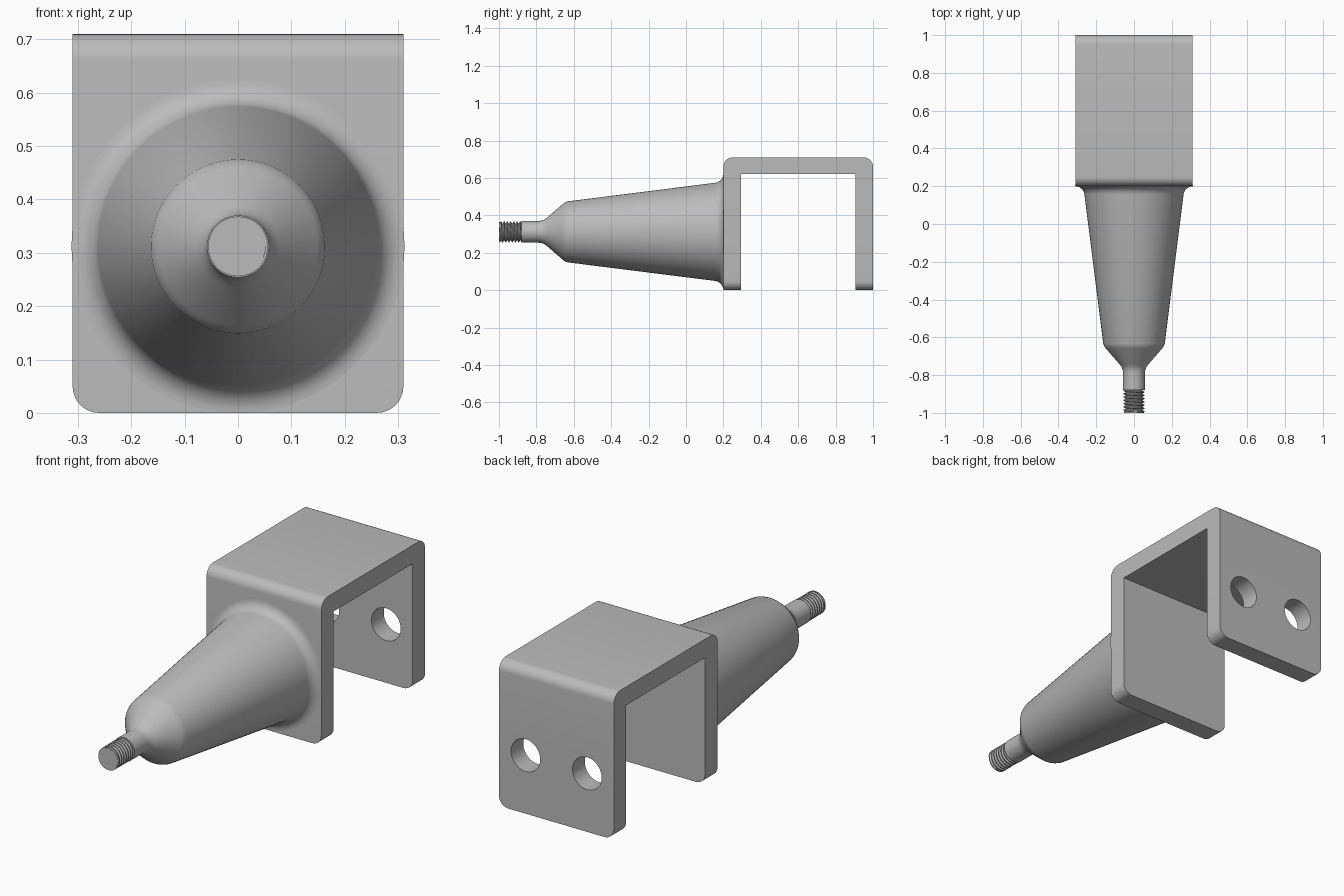
import bpy, bmesh
from math import pi, sin, cos, radians
from mathutils import Matrix

cube = bpy.data.objects.get("Cube")
if cube:
    bpy.data.objects.remove(cube)

AXIS_Z = 0.312      # height of the spindle axis
HALF_W = 0.31       # half width of the bracket
HEIGHT = 0.71

steel = bpy.data.materials.new("grey steel")
steel.use_nodes = True
GREY = (0.5, 0.5, 0.5, 1)
steel.diffuse_color = GREY
steel.node_tree.nodes["Principled BSDF"].inputs["Base Color"].default_value = GREY


def finish(name, bm, angle=30):
    bmesh.ops.remove_doubles(bm, verts=bm.verts, dist=1e-5)
    bmesh.ops.recalc_face_normals(bm, faces=bm.faces)
    mesh = bpy.data.meshes.new(name)
    bm.to_mesh(mesh)
    bm.free()
    mesh.materials.append(steel)
    ob = bpy.data.objects.new(name, mesh)
    bpy.context.collection.objects.link(ob)
    bpy.ops.object.select_all(action='DESELECT')
    bpy.context.view_layer.objects.active = ob
    ob.select_set(True)
    if angle:
        bpy.ops.object.shade_smooth_by_angle(angle=radians(angle))
    return ob


def skin(bm, rows):
    """Join neighbouring rows of points with quads."""
    rows = [[bm.verts.new(p) for p in row] for row in rows]
    for a, b in zip(rows, rows[1:]):
        for i in range(len(a) - 1):
            bm.faces.new((a[i], a[i + 1], b[i + 1], b[i]))


def around(y, r, t):
    return (r * cos(t), y, AXIS_Z + r * sin(t))


def revolve(name, profile, n=72):
    bm = bmesh.new()
    skin(bm, [[around(y, r, 2 * pi * i / n) for y, r in profile] for i in range(n + 1)])
    return finish(name, bm)


# U-shaped bracket: side profile extruded across the width
bm = bmesh.new()
outline = [(0.2, 0), (0.2, HEIGHT), (1, HEIGHT), (1, 0),
           (0.905, 0), (0.905, 0.62), (0.295, 0.62), (0.295, 0)]
face = bm.faces.new([bm.verts.new((-HALF_W, y, z)) for y, z in outline])
ext = bmesh.ops.extrude_face_region(bm, geom=[face])
bmesh.ops.translate(bm, vec=(2 * HALF_W, 0, 0),
                    verts=[v for v in ext["geom"] if isinstance(v, bmesh.types.BMVert)])


# Rounded bends on top and rounded lower corners of both plates
def is_rounded(e):
    d = e.verts[1].co - e.verts[0].co
    mid = (e.verts[0].co + e.verts[1].co) / 2
    return (abs(d.x) > 0.1 and mid.z > HEIGHT - 0.01) or (abs(d.y) > 0.01 and mid.z < 0.01)


bmesh.ops.bevel(bm, geom=[e for e in bm.edges if is_rounded(e)], offset=0.05,
                segments=8, profile=0.5, affect='EDGES')
bracket = finish("bracket", bm, 0)

# Two bolt holes through the back plate
bm = bmesh.new()
for side in (-1, 1):
    place = Matrix.Translation((side * 0.166, 0.95, 0.285)) @ Matrix.Rotation(pi / 2, 4, 'X')
    bmesh.ops.create_cone(bm, cap_ends=True, segments=48, radius1=0.079, radius2=0.079,
                          depth=0.3, matrix=place)
cutter = finish("bolt_hole_cutter", bm, 0)
cutter.hide_render = True
cut = bracket.modifiers.new("bolt holes", 'BOOLEAN')
cut.operation = 'DIFFERENCE'
cut.solver = 'EXACT'
cut.object = cutter
bpy.context.view_layer.objects.active = bracket
bpy.ops.object.modifier_apply(modifier=cut.name)
bpy.data.objects.remove(cutter)
bpy.ops.object.select_all(action='DESELECT')
bracket.select_set(True)
bpy.ops.object.shade_smooth_by_angle(angle=radians(30))

# Tapered spindle with a flared fillet where it meets the bracket
flare = [(0.15 + 0.05 * sin(t), 0.312 - 0.05 * cos(t))
         for t in (radians(7 + 83 * i / 8) for i in range(9))]
revolve("spindle", [(-0.88, 0), (-0.88, 0.058), (-0.79, 0.058), (-0.772, 0.06), (-0.757, 0.066),
                    (-0.742, 0.077), (-0.66, 0.148), (-0.648, 0.157), (-0.633, 0.163)]
        + flare + [(0.22, 0.309), (0.22, 0)])

# Stud tip and the core under the thread
revolve("stud_core", [(-1, 0), (-1, 0.052), (-0.992, 0.052), (-0.985, 0.046),
                      (-0.87, 0.046), (-0.87, 0)], 36)

# Helical thread ridge, trimmed flat at both ends
PITCH, TURNS, SEGS = 0.0172, 9, 36
ridge = (0.046, 0.056, 0.056, 0.046)
rows = []
for i in range(SEGS + 1):
    turn = i / SEGS
    rows.append([around(min(max(-1 + (k / 4 + turn - 1) * PITCH, -0.998), -0.878),
                        ridge[k % 4], 2 * pi * turn) for k in range(4 * TURNS)])
bm = bmesh.new()
skin(bm, rows)
finish("stud_thread", bm)
